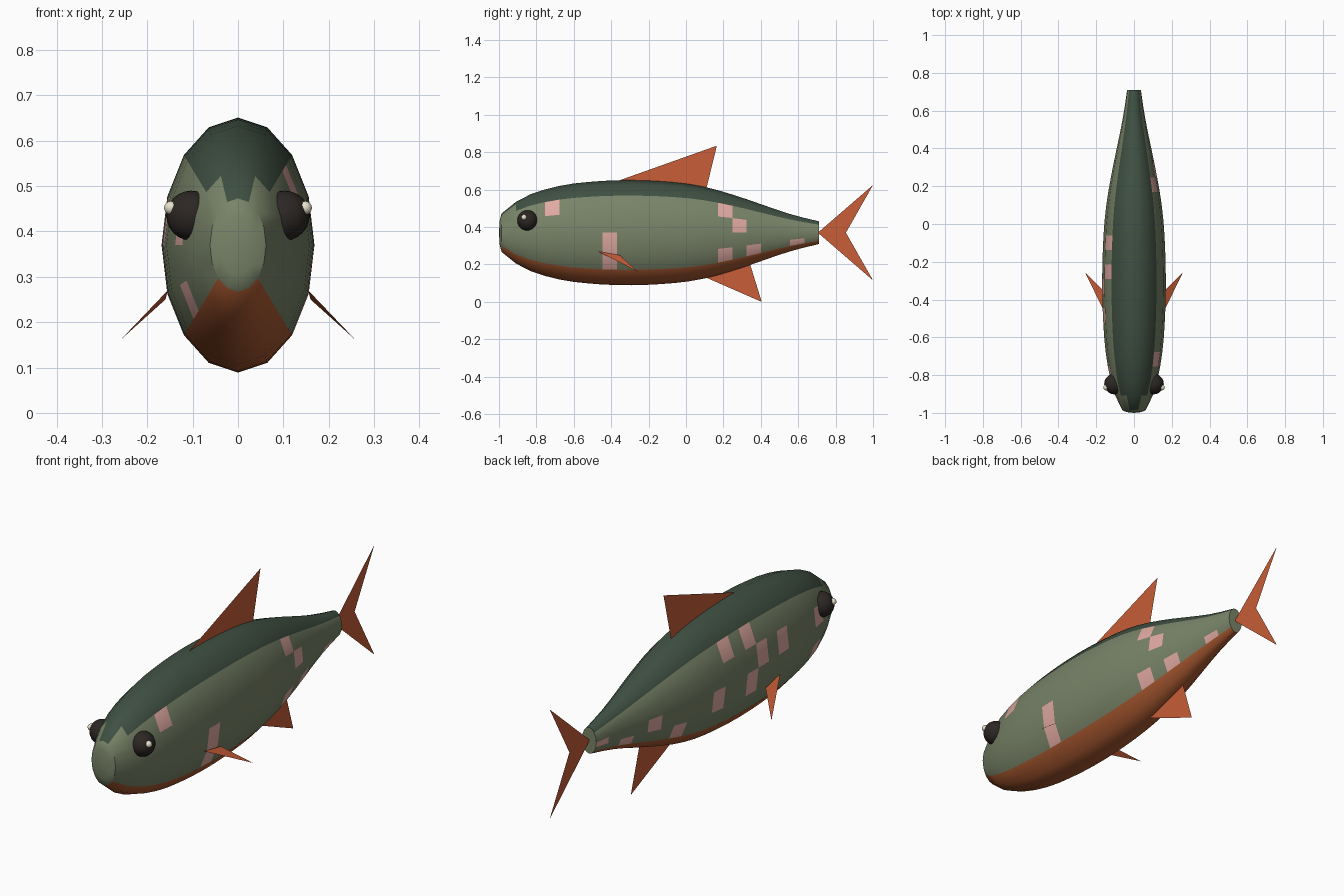
import bpy, bmesh, math
from mathutils import Vector

if "Cube" in bpy.data.objects:
    bpy.data.objects.remove(bpy.data.objects["Cube"])

MID = 0.37      # height of the body axis
SIDES = 16


def material(name, rgb):
    m = bpy.data.materials.new(name)
    m.diffuse_color = (*rgb, 1)
    m.use_nodes = True
    m.node_tree.nodes["Principled BSDF"].inputs["Base Color"].default_value = m.diffuse_color
    return m


GREEN = material("flank_green", (0.19, 0.23, 0.14))
DARK = material("back_green", (0.05, 0.08, 0.055))
BELLY = material("belly_rust", (0.40, 0.10, 0.03))
PINK = material("spot_pink", (0.75, 0.40, 0.36))
FIN = material("fin_orange", (0.58, 0.11, 0.04))
BLACK = material("eye_black", (0.025, 0.02, 0.018))
CREAM = material("eye_cream", (0.80, 0.75, 0.60))


def finish(bm, name, mats, smooth=True):
    mesh = bpy.data.meshes.new(name)
    bm.to_mesh(mesh)
    bm.free()
    for m in mats:
        mesh.materials.append(m)
    ob = bpy.data.objects.new(name, mesh)
    bpy.context.collection.objects.link(ob)
    if smooth:
        bpy.context.view_layer.objects.active = ob
        bpy.ops.object.select_all(action='DESELECT')
        ob.select_set(True)
        bpy.ops.object.shade_smooth_by_angle(angle=math.radians(40))
    return ob


# Body: lofted elliptical rings, coloured by band around the section
heights = [0.103, 0.165, 0.205, 0.231, 0.250, 0.263, 0.271, 0.277, 0.280, 0.281,
           0.279, 0.275, 0.269, 0.260, 0.246, 0.227, 0.204, 0.179, 0.152, 0.125,
           0.100, 0.079, 0.061]
# spots as (segment, band), bands counted from the top of each side
spots_right = {(3, 2), (7, 4), (7, 5), (15, 2), (15, 5), (16, 3), (17, 5), (20, 5)}
spots_left = {(2, 3), (2, 5), (6, 3), (8, 3), (9, 2), (9, 4), (11, 2), (12, 4),
              (15, 5), (17, 4), (19, 5), (21, 4)}


def ring(bm, y, h):
    return [bm.verts.new((0.6 * h * math.sin(2 * math.pi * i / SIDES), y,
                          MID + h * math.cos(2 * math.pi * i / SIDES)))
            for i in range(SIDES)]


def band_colour(seg, i):
    right = i < SIDES // 2
    band = i if right else SIDES - 1 - i
    if band < 2:
        return 0 if (seg == 0 and band == 1) else 1
    if band > 5:
        return 2
    return 3 if (seg, band) in (spots_right if right else spots_left) else 0


bm = bmesh.new()
rings = [ring(bm, -0.986 + (0.71 + 0.986) * k / 22, h) for k, h in enumerate(heights)]
for seg, (a, b) in enumerate(zip(rings, rings[1:])):
    for i in range(SIDES):
        j = (i + 1) % SIDES
        bm.faces.new((a[i], a[j], b[j], b[i])).material_index = band_colour(seg, i)
bm.faces.new(rings[-1])
# rounded snout
inner = ring(bm, -0.996, 0.065)
tip = bm.verts.new((0, -1.0, MID))
for i in range(SIDES):
    j = (i + 1) % SIDES
    bm.faces.new((rings[0][i], inner[i], inner[j], rings[0][j]))
    bm.faces.new((inner[i], tip, inner[j]))
bmesh.ops.recalc_face_normals(bm, faces=bm.faces)
finish(bm, "body", [GREEN, DARK, BELLY, PINK])


# Fins: single flat sheets
def fin(name, faces):
    bm = bmesh.new()
    for pts in faces:
        bm.faces.new([bm.verts.new(p) for p in pts])
    bmesh.ops.remove_doubles(bm, verts=bm.verts, dist=1e-5)
    finish(bm, name, [FIN], smooth=False)


fin("dorsal_fin", [[(0, -0.37, 0.645), (0, 0.105, 0.59), (0, 0.165, 0.835)]])
fin("anal_fin", [[(0, 0.08, 0.142), (0, 0.405, 0.0), (0, 0.34, 0.21)]])
fin("tail_fin", [[(0, 0.705, MID), (0, 0.855, MID), (0, 1.0, MID + s * 0.255)] for s in (1, -1)])


# Eyes with small highlights, and side fins, mirrored left and right
def ball(name, centre, radius, mat, u, v):
    bm = bmesh.new()
    bmesh.ops.create_uvsphere(bm, u_segments=u, v_segments=v, radius=radius)
    bmesh.ops.translate(bm, verts=bm.verts, vec=Vector(centre))
    finish(bm, name, [mat])


for side, s in (("right", 1), ("left", -1)):
    ball(side + "_eye", (s * 0.103, -0.847, 0.435), 0.055, BLACK, 20, 12)
    ball(side + "_eye_highlight", (s * 0.148, -0.866, 0.452), 0.015, CREAM, 12, 8)
    fin(side + "_side_fin", [[(s * 0.155, -0.47, 0.27), (s * 0.160, -0.355, 0.25),
                              (s * 0.258, -0.258, 0.162)]])
